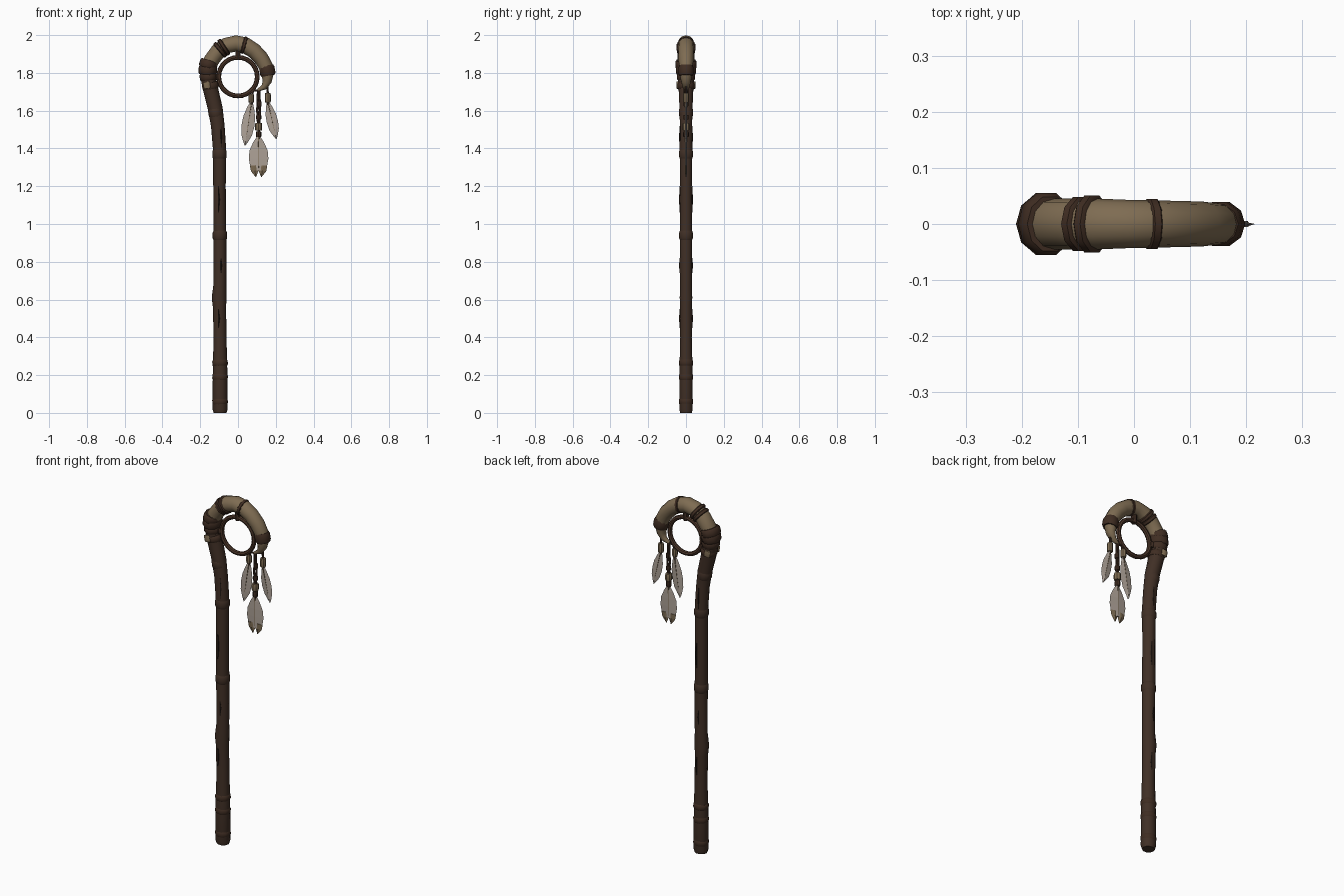
import bpy, bmesh, math
from mathutils import Vector

cube = bpy.data.objects.get("Cube")
if cube:
    bpy.data.objects.remove(cube, do_unlink=True)


def material(name, rgb):
    m = bpy.data.materials.new(name)
    m.use_nodes = True
    m.diffuse_color = (*rgb, 1)
    m.node_tree.nodes["Principled BSDF"].inputs["Base Color"].default_value = (*rgb, 1)
    return m


BARK = material("dark bark", (0.052, 0.029, 0.019))
CRACK = material("crack brown", (0.018, 0.011, 0.008))
LEATHER = material("leather wrap", (0.05, 0.026, 0.016))
HORN = material("tan horn", (0.21, 0.15, 0.085))
RING = material("ring brown", (0.07, 0.036, 0.022))
FEATHER = material("pale feather", (0.42, 0.36, 0.31))
TIP = material("feather tip", (0.2, 0.145, 0.085))


def finish(bm, name, mat, smooth=True):
    bmesh.ops.recalc_face_normals(bm, faces=bm.faces)
    mesh = bpy.data.meshes.new(name)
    bm.to_mesh(mesh)
    bm.free()
    mesh.materials.append(mat)
    obj = bpy.data.objects.new(name, mesh)
    bpy.context.collection.objects.link(obj)
    if smooth:
        bpy.ops.object.select_all(action="DESELECT")
        obj.select_set(True)
        bpy.context.view_layer.objects.active = obj
        bpy.ops.object.shade_smooth_by_angle(angle=math.radians(40))
    return obj


def sweep(name, stations, mat, sides=10, y=0, smooth=True):
    """Tube through (x, z, radius in plane, radius along y) stations."""
    bm = bmesh.new()
    rings = []
    for i, (x, z, rn, ry) in enumerate(stations):
        a, b = stations[max(i - 1, 0)], stations[min(i + 1, len(stations) - 1)]
        t = Vector((b[0] - a[0], 0, b[1] - a[1])).normalized()
        n = Vector((t.z, 0, -t.x))
        rings.append([bm.verts.new(Vector((x, y, z)) + n * rn * math.cos(k * math.tau / sides)
                                   + Vector((0, ry * math.sin(k * math.tau / sides), 0)))
                      for k in range(sides)])
    for a, b in zip(rings, rings[1:]):
        for k in range(sides):
            j = (k + 1) % sides
            bm.faces.new((a[k], a[j], b[j], b[k]))
    bm.faces.new(rings[0])
    bm.faces.new(rings[-1])
    return finish(bm, name, mat, smooth)


def band(name, x, z, angle, r, ry, width, mat=LEATHER, sides=10, y=0):
    """Barrel-shaped band; angle is the path direction from +x, in degrees."""
    c, s = math.cos(math.radians(angle)), math.sin(math.radians(angle))
    profile = ((-0.5, 0.88), (-0.3, 1), (0.3, 1), (0.5, 0.88))
    return sweep(name, [(x + c * u * width, z + s * u * width, r * f, ry * f)
                        for u, f in profile], mat, sides, y)


# Wooden shaft, bending outward below the head
sweep("shaft", [(-0.095, 0, 0.034, 0.032), (-0.095, 0.02, 0.04, 0.037),
                (-0.095, 0.25, 0.038, 0.036), (-0.095, 0.4, 0.034, 0.032),
                (-0.098, 0.56, 0.035, 0.033), (-0.1, 0.61, 0.039, 0.035),
                (-0.096, 0.68, 0.034, 0.032), (-0.096, 0.92, 0.034, 0.034),
                (-0.098, 1.2, 0.033, 0.032), (-0.098, 1.4, 0.035, 0.035),
                (-0.107, 1.52, 0.036, 0.034), (-0.12, 1.61, 0.039, 0.036),
                (-0.142, 1.7, 0.04, 0.04), (-0.157, 1.77, 0.04, 0.045),
                (-0.16, 1.84, 0.042, 0.048)], BARK)

# Growth nodes and leather bindings on the shaft
for i, z in enumerate((0.06, 0.19, 0.265)):
    band(f"foot_binding_{i + 1}", -0.095, z, 90 + 5 * (-1) ** i, 0.041, 0.039, 0.035)
for i, (x, z, a) in enumerate(((-0.096, 0.94, 90), (-0.098, 1.37, 91), (-0.119, 1.59, 99))):
    band(f"shaft_node_{i + 1}", x, z, a, 0.038, 0.038, 0.05, BARK)

# Thin cracks in the bark, front and back
for i, (z, h) in enumerate(((0.5, 0.1), (0.78, 0.08), (1.13, 0.14), (1.46, 0.12))):
    for side in (-1, 1):
        x = -0.097 + 0.007 * (-1) ** i * side
        sweep(f"bark_crack_{i + 1}_{'front' if side < 0 else 'back'}",
              [(x, z - h / 2, 0.001, 0.002), (x + 0.003, z, 0.005, 0.004),
               (x, z + h / 2, 0.001, 0.002)], CRACK, 4, side * 0.0325, False)

# Curved horn at the head, narrowing to a hooked tip
sweep("horn", [(-0.16, 1.82, 0.04, 0.045), (-0.142, 1.865, 0.041, 0.045),
               (-0.105, 1.915, 0.042, 0.045), (-0.06, 1.945, 0.042, 0.045),
               (-0.01, 1.956, 0.043, 0.043), (0.04, 1.945, 0.043, 0.042),
               (0.085, 1.917, 0.041, 0.041), (0.122, 1.878, 0.04, 0.04),
               (0.147, 1.835, 0.038, 0.037), (0.156, 1.795, 0.034, 0.033),
               (0.154, 1.755, 0.024, 0.026), (0.138, 1.725, 0.016, 0.018),
               (0.105, 1.708, 0.007, 0.008)], HORN, 12)

# Leather wraps around the head
for i, (x, z, a, r, ry, w) in enumerate((
        (-0.146, 1.73, 104, 0.044, 0.046, 0.035), (-0.157, 1.78, 96, 0.046, 0.05, 0.04),
        (-0.16, 1.815, 84, 0.049, 0.056, 0.05), (-0.157, 1.845, 72, 0.048, 0.058, 0.045))):
    band(f"joint_wrap_{i + 1}", x, z, a, r, ry, w)
band("horn_wrap_lower", -0.094, 1.922, 40, 0.048, 0.051, 0.022)
band("horn_wrap_upper", -0.075, 1.936, 33, 0.049, 0.053, 0.022)
band("horn_cord", 0.032, 1.947, -15, 0.046, 0.047, 0.02)
band("tip_wrap", 0.155, 1.812, -80, 0.041, 0.041, 0.055)
for side in (-1, 1):
    band(f"joint_knob_{'front' if side < 0 else 'back'}", -0.165, 1.735, 100,
         0.018, 0.008, 0.035, HORN, 8, side * 0.043)

# Hanging ring with its tie
bm = bmesh.new()
major, minor, rows, cols = 0.102, 0.0125, 28, 8
grid = [[bm.verts.new(((major + minor * math.cos(v * math.tau / cols)) * math.cos(u * math.tau / rows),
                       minor * math.sin(v * math.tau / cols),
                       1.78 + (major + minor * math.cos(v * math.tau / cols)) * math.sin(u * math.tau / rows)))
         for v in range(cols)] for u in range(rows)]
for u in range(rows):
    for v in range(cols):
        a, b, w = grid[u], grid[(u + 1) % rows], (v + 1) % cols
        bm.faces.new((a[v], b[v], b[w], a[w]))
finish(bm, "hanging_ring", RING)
band("ring_tie", 0, 1.895, 90, 0.014, 0.016, 0.055, LEATHER, 8)
band("ring_side_tie", -0.112, 1.78, 90, 0.017, 0.018, 0.03, LEATHER, 8)


def feather(name, top, bottom, width, forked=False):
    """Flat leaf-shaped vane with a quill; a forked one gets two tan points."""
    (x0, z0), (x1, z1) = top, bottom
    shape = [(0, 0.15), (0.15, 0.55), (0.35, 0.92), (0.55, 1), (0.75, 0.85)]
    shape += [(0.85, 0.7)] if forked else [(0.9, 0.42), (1, 0.06)]

    def at(t, r, ry, off=0):
        return (x0 + (x1 - x0) * t + off, z0 + (z1 - z0) * t, r, ry)

    sweep(name + "_vane", [at(t, width * w, 0.005) for t, w in shape], FEATHER, 4, 0, False)
    sweep(name + "_quill", [at(0, 0.004, 0.008), at(0.8, 0.0015, 0.006)], TIP, 6)
    if forked:
        for s in (-1, 1):
            sweep(f"{name}_point_{'right' if s < 0 else 'left'}",
                  [at(0.72, width * 0.45, 0.0055, s * width * 0.44),
                   at(0.85, width * 0.4, 0.0055, s * width * 0.38),
                   at(1, 0.002, 0.003, s * width * 0.28)], TIP, 4, 0, False)


# Feathers, their cords and beads
feather("inner_feather", (0.072, 1.65), (0.037, 1.415), 0.034)
feather("outer_feather", (0.157, 1.65), (0.203, 1.45), 0.03)
feather("long_feather", (0.109, 1.465), (0.109, 1.25), 0.052, True)
for name, pts in (("inner_cord", ((0.08, 1.72), (0.07, 1.63))),
                  ("outer_cord", ((0.155, 1.76), (0.159, 1.63))),
                  ("long_cord", ((0.113, 1.715), (0.116, 1.6), (0.109, 1.45))),
                  ("spare_cord", ((0.106, 1.71), (0.102, 1.6), (0.109, 1.48))),
                  ("tip_cord", ((0.15, 1.73), (0.11, 1.705), (0.07, 1.71)))):
    sweep(name, [(x, z, 0.006, 0.006) for x, z in pts], LEATHER, 6)
for i, (x, z, r, h, m) in enumerate((
        (0.07, 1.665, 0.015, 0.045, HORN), (0.158, 1.668, 0.016, 0.05, HORN),
        (0.112, 1.635, 0.013, 0.025, LEATHER), (0.11, 1.565, 0.014, 0.025, LEATHER),
        (0.109, 1.515, 0.019, 0.04, HORN), (0.109, 1.475, 0.015, 0.03, LEATHER))):
    band(f"bead_{i + 1}", x, z, 90, r, r, h, m, 8)
